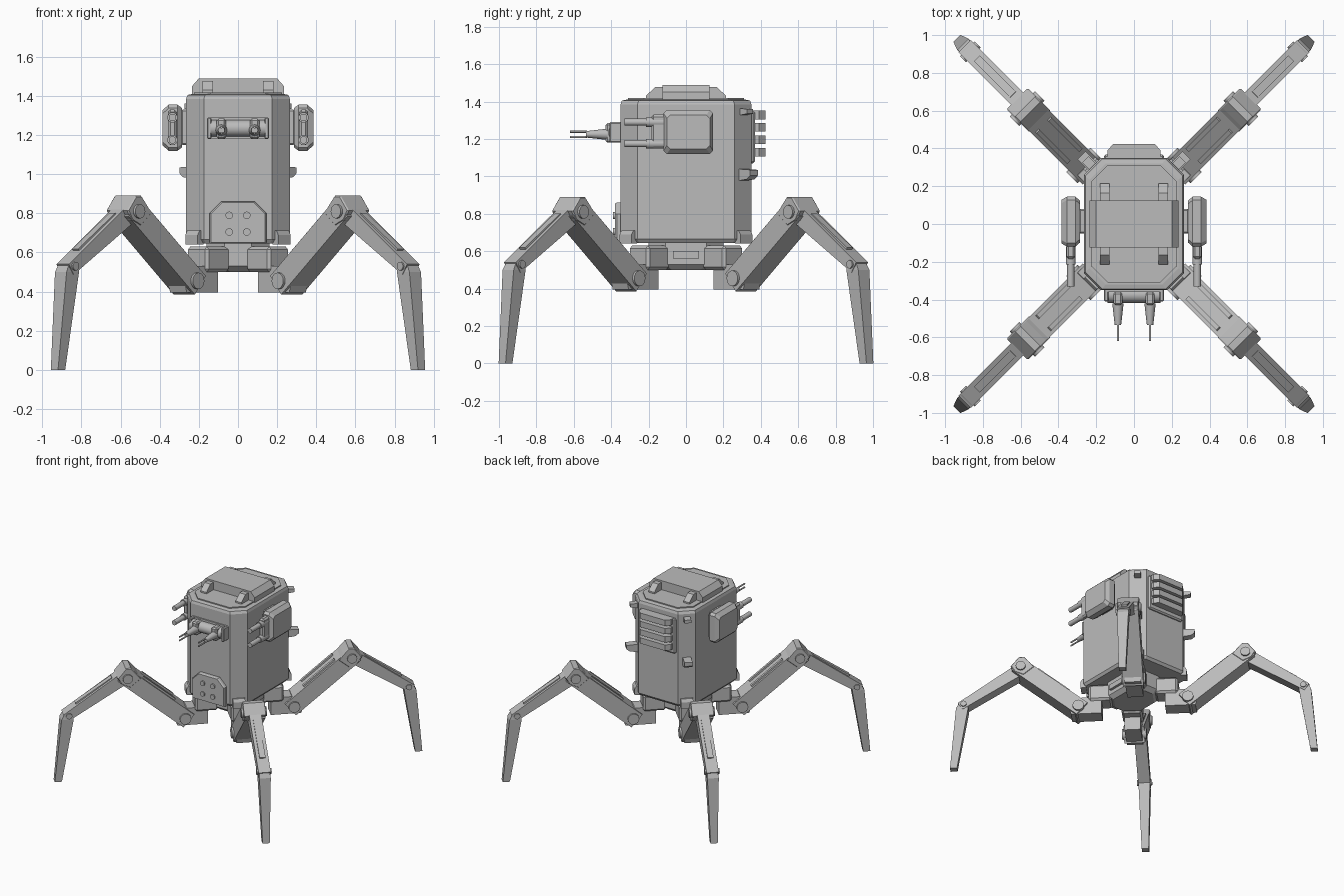
import bpy, bmesh, math
from mathutils import Vector, Matrix

if "Cube" in bpy.data.objects:
    bpy.data.objects.remove(bpy.data.objects["Cube"])

grey = bpy.data.materials.new("light_grey_metal")
grey.diffuse_color = (0.5, 0.5, 0.5, 1)
grey.use_nodes = True
grey.node_tree.nodes["Principled BSDF"].inputs["Base Color"].default_value = grey.diffuse_color
R2 = math.sqrt(2)


def make(name, bm, mat=None):
    bmesh.ops.recalc_face_normals(bm, faces=bm.faces)
    me = bpy.data.meshes.new(name)
    bm.to_mesh(me)
    bm.free()
    me.materials.append(grey)
    ob = bpy.data.objects.new(name, me)
    bpy.context.collection.objects.link(ob)
    if mat is not None:
        ob.matrix_world = mat
    return ob


def loft(name, rings, mat=None):
    """Skin a list of equal-length point rings and cap both ends."""
    bm = bmesh.new()
    vs = [[bm.verts.new(p) for p in r] for r in rings]
    n = len(vs[0])
    for a, b in zip(vs, vs[1:]):
        for i in range(n):
            bm.faces.new((a[i], a[(i + 1) % n], b[(i + 1) % n], b[i]))
    bm.faces.new(vs[0])
    bm.faces.new(vs[-1])
    return make(name, bm, mat)


def octagon(a, b, c):
    return [(a, -b + c), (a, b - c), (a - c, b), (-a + c, b),
            (-a, b - c), (-a, -b + c), (-a + c, -b), (a - c, -b)]


def box(name, lo, hi, mat=None, bevel=0.0):
    bm = bmesh.new()
    bmesh.ops.create_cube(bm, size=1)
    lo, hi = Vector(lo), Vector(hi)
    for v in bm.verts:
        v.co = Vector([(lo[i] + hi[i]) / 2 + v.co[i] * (hi[i] - lo[i]) for i in range(3)])
    if bevel:
        bmesh.ops.bevel(bm, geom=bm.edges[:], offset=bevel, segments=1, affect='EDGES')
    return make(name, bm, mat)


def rod(name, p, q, r, r2=None, sides=16, mat=None):
    p, q = Vector(p), Vector(q)
    bm = bmesh.new()
    bmesh.ops.create_cone(bm, cap_ends=True, segments=sides, radius1=r,
                          radius2=r if r2 is None else r2, depth=(q - p).length)
    rot = Vector((0, 0, 1)).rotation_difference(q - p).to_matrix().to_4x4()
    bm.transform(Matrix.Translation((p + q) / 2) @ rot)
    ob = make(name, bm, mat)
    for f in ob.data.polygons:
        f.use_smooth = len(f.vertices) == 4
    return ob


def slab(name, profile, w, mat=None, c=0.0):
    """Extrude an (x, z) profile across y, with optional inset side faces."""
    cx = sum(p[0] for p in profile) / len(profile)
    cz = sum(p[1] for p in profile) / len(profile)
    k = 1 - c
    small = [(cx + (x - cx) * k, cz + (z - cz) * k) for x, z in profile]
    rings = [[(x, y, z) for x, z in pr] for pr, y in
             ((small, -w), (profile, -w + c * .1), (profile, w - c * .1), (small, w))]
    return loft(name, rings if c else rings[1:3], mat)


# Hull: eight-sided tower with a bevelled roof and floor
hull = [(.25, .335, .085, .645), (.265, .35, .09, .665), (.265, .35, .09, 1.385),
        (.258, .343, .09, 1.405), (.235, .32, .085, 1.41)]
loft("hull", [[(x, y, z) for x, y in octagon(a, b, c)] for a, b, c, z in hull])
loft("roof_plate", [[(x, y, z) for x, y in octagon(.225, .31, .085)] for z in (1.40, 1.418)])

# Roof hatch with clamps
loft("hatch", [[(x, y, z) for x, z in ((-.235, 1.41), (.235, 1.41), (.235, 1.45), (.2, 1.49),
                                       (-.2, 1.49), (-.235, 1.45))] for y in (-.125, .125)])
turn = Matrix.Rotation(math.pi / 2, 4, 'Z')
for sx in (-1, 1):
    for sy in (-1, 1):
        slab("hatch_clamp", [(sy * .11, 1.41), (sy * .215, 1.41), (sy * .215, 1.43),
                             (sy * .165, 1.477), (sy * .11, 1.477)], .026,
             Matrix.Translation((sx * .155, 0, 0)) @ turn)

# Front plate with bolts
plate = [(-.145, .645), (.145, .645), (.145, .80), (.085, .86), (-.085, .86), (-.145, .80)]
loft("front_plate", [[(x * s, y, .75 + (z - .75) * s) for x, z in plate]
                     for y, s in ((-.34, 1), (-.37, 1), (-.38, .95))])
for x in (-.045, .045):
    for z in (.705, .79):
        rod("front_plate_bolt", (x, -.37, z), (x, -.39, z), .019)

# Front gun cradle and twin guns
rod("gun_roller", (-.14, -.375, 1.235), (.14, -.375, 1.235), .042, sides=24)
box("cradle_bar", (-.15, -.36, 1.18), (.15, -.34, 1.29))
for s in (-1, 1):
    x = s * .085
    box("cradle_bracket", (s * .147 - .012, -.41, 1.18), (s * .147 + .012, -.34, 1.29), bevel=.006)
    box("gun_body", (x - .024, -.43, 1.18), (x + .024, -.36, 1.285), bevel=.01)
    rod("gun_sleeve", (x, -.42, 1.225), (x, -.535, 1.225), .03, .017, 12)
    for z in (1.211, 1.239):
        rod("gun_barrel", (x, -.53, z), (x, -.62, z), .006, sides=8)

# Side pods with paired barrels
for s in (-1, 1):
    def P(x, y, z):
        return (s * x, y, z)
    rings = []
    for x, a, b in ((.285, .11, .1), (.31, .132, .118), (.355, .132, .118), (.385, .115, .09)):
        rings.append([P(x, .0125 + y, 1.2375 + z) for y, z in octagon(a, b, .018)])
    loft("side_pod", rings)
    xs = sorted((s * .25, s * .292))
    box("pod_mount", (xs[0], -.05, 1.15), (xs[1], .08, 1.33), bevel=.008)
    xs = sorted((s * .312, s * .358))
    box("barrel_block", (xs[0], -.185, 1.15), (xs[1], -.1, 1.33), bevel=.012)
    for z in (1.175, 1.29):
        rod("pod_barrel_sleeve", P(.335, -.12, z), P(.335, -.215, z), .026)
        rod("pod_barrel", P(.335, -.2, z), P(.335, -.33, z), .019)

# Rear cooling vents
box("vent_panel", (-.16, .34, 1.07), (.16, .368, 1.35), bevel=.01)
for i in range(4):
    z = 1.13 + i * .066
    pts = [(-.14, .35), (.14, .35), (.14, .39), (.11, .424), (-.11, .424), (-.14, .39)]
    loft("vent_fin", [[(x, y, zz) for x, y in pts] for zz in (z - .023, z + .023)])

# Corner fittings on the hull chamfers
for sx in (-1, 1):
    for sy in (-1, 1):
        m = Matrix.Translation((sx * .222, sy * .307, 0)) @ Matrix.Rotation(math.atan2(sy, sx), 4, 'Z')
        slab("corner_foot", [(-.02, .64), (.022, .64), (.022, .69), (.008, .712), (-.02, .712)], .045, m)
        if sy > 0:
            slab("corner_lamp", [(-.02, .975), (.055, .985), (.08, 1.005), (.08, 1.035), (-.02, 1.04)],
                 .03, m)
            slab("corner_hook", [(-.02, 1.325), (.05, 1.335), (.05, 1.36), (-.02, 1.365)], .024, m)

# Belly hub
loft("belly_hub", [[(x, y, z) for x, y in octagon(a, b, .09)]
                   for a, b, z in ((.13, .165, .5), (.16, .2, .53), (.16, .2, .66))])
for s in (-1, 1):
    xs = sorted((s * .14, s * .18))
    box("hub_hatch", (xs[0], -.07, .56), (xs[1], .07, .6))


def beam(p, q, h0, h1, ext=0.0):
    """Tapered bar outline between two (r, z) joints."""
    p, q = Vector(p), Vector(q)
    d = (q - p).normalized()
    n = Vector((-d.y, d.x))
    p, q = p - d * ext, q + d * ext
    return [tuple(v) for v in (p - n * h0, q - n * h1, q + n * h1, p + n * h0)]


# Four legs, each built along local x (distance from the hub)
hip, knee, ankle, tip = (.375, .455), (.80, .81), (1.225, .53), (1.301, 0)
for sx in (-1, 1):
    for sy in (-1, 1):
        m = Matrix.Translation((0, sy * .045, 0)) @ Matrix.Rotation(math.atan2(sy, sx), 4, 'Z')
        box("hip_pedestal", (.13, -.075, .5), (.30, .075, .63), m, .015)
        slab("hip_block", [(.205, .395), (.43, .395), (.44, .43), (.40, .50), (.36, .53), (.205, .53)],
             .06, m)
        slab("thigh", beam(hip, knee, .062, .062, .035), .076, m)
        for y in (-.045, .045):
            w = Matrix.Translation((0, y, 0))
            slab("thigh_rail", [(x - .04, z + .048) for x, z in
                                beam((.49, .551), (.72, .743), .012, .012)], .012, m @ w)
        slab("knee_block", [(.70, .80), (.735, .845), (.775, .89), (.815, .89), (.875, .815),
                            (.845, .765), (.78, .735)], .08, m, .08)
        slab("shin", beam(knee, ankle, .05, .032, .03), .045, m)
        slab("shin_rail", beam((.90, .79), (1.17, .609), .014, .012), .022, m)
        # Foot spike narrows both ways toward the ground
        rings = [[(r + a, -w, z), (r + a, w, z), (r - a, w, z), (r - a, -w, z)]
                 for r, z, a, w in ((1.301, 0, .026, .026), (1.236, .5, .045, .042),
                                    (1.226, .55, .028, .036))]
        loft("foot_spike", rings, m)
        for (r, z), rad, w in ((hip, .042, .09), (knee, .036, .094), (ankle, .022, .055)):
            rod("joint_pin", (r, -w, z), (r, w, z), rad, mat=m)
